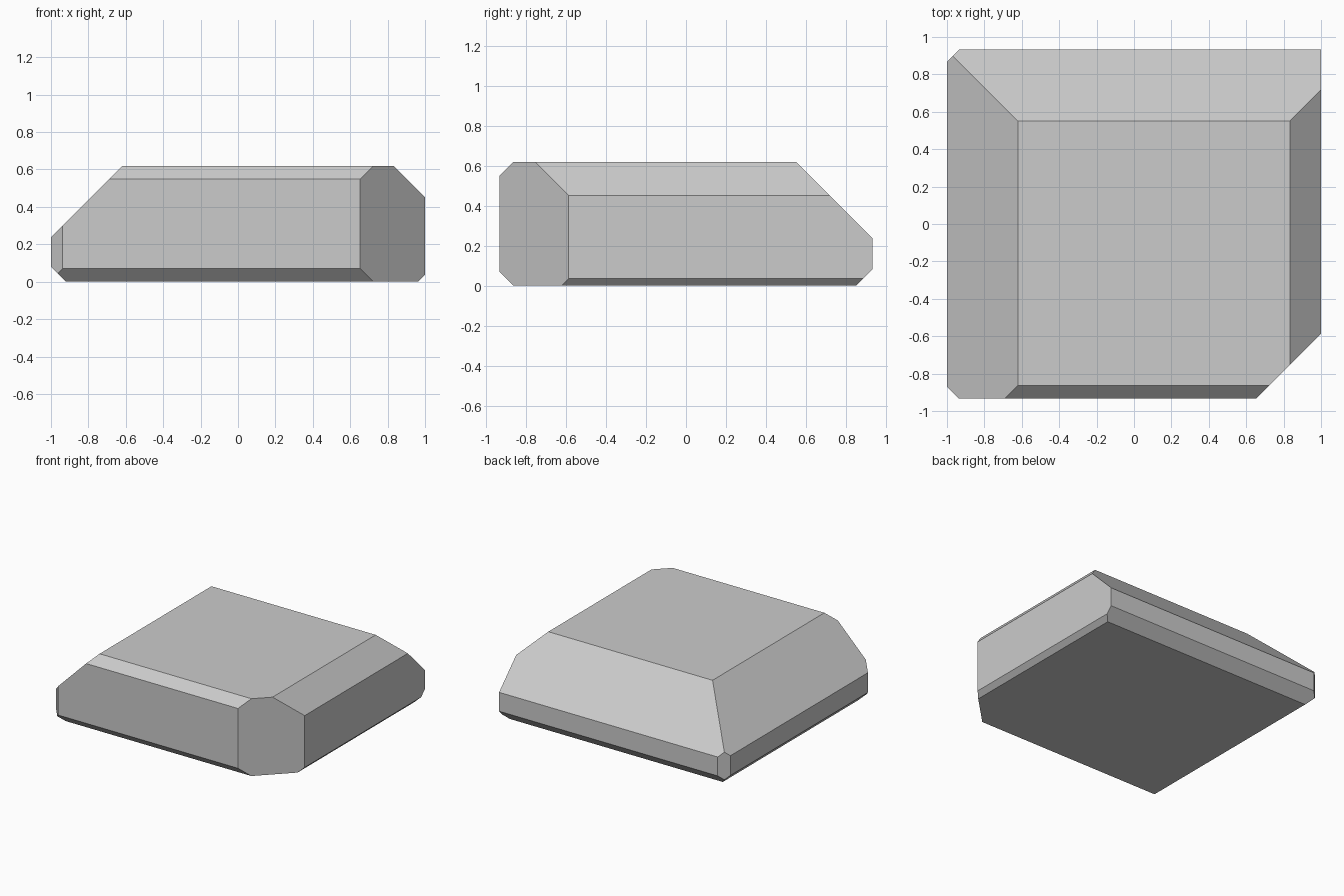
import bpy, bmesh
from mathutils import Matrix, Vector

if "Cube" in bpy.data.objects:
    bpy.data.objects.remove(bpy.data.objects["Cube"])

HALF = Vector((1.0, 0.933, 0.309))   # half extents of the block
HEIGHT = 2 * HALF.z

# Plain block standing on the ground
bm = bmesh.new()
bmesh.ops.create_cube(bm, size=2.0, matrix=Matrix.Translation((0, 0, HALF.z)) @ Matrix.Diagonal((*HALF, 1)))


def chamfer(direction, size):
    """Cut the box edge lying towards `direction` with a 45 degree plane."""
    d = Vector(direction)
    corner = Vector((d.x * HALF.x, d.y * HALF.y, HEIGHT if d.z > 0 else 0))
    point = corner - d * size / 2
    res = bmesh.ops.bisect_plane(bm, geom=bm.verts[:] + bm.edges[:] + bm.faces[:],
                                 plane_co=point, plane_no=d, clear_outer=True)
    rim = [e for e in res["geom_cut"] if isinstance(e, bmesh.types.BMEdge)]
    bmesh.ops.contextual_create(bm, geom=rim)


# Top edges: left, right, back, front
chamfer((-1, 0, 1), 0.38)
chamfer((1, 0, 1), 0.167)
chamfer((0, 1, 1), 0.383)
chamfer((0, -1, 1), 0.07)
# Bottom edges: left, right, back, front
chamfer((-1, 0, -1), 0.08)
chamfer((1, 0, -1), 0.037)
chamfer((0, 1, -1), 0.084)
chamfer((0, -1, -1), 0.07)
# Upright edges: front right, front left, back left (back right stays sharp)
chamfer((1, -1, 0), 0.347)
chamfer((-1, -1, 0), 0.063)
chamfer((-1, 1, 0), 0.066)

bmesh.ops.recalc_face_normals(bm, faces=bm.faces[:])
mesh = bpy.data.meshes.new("chamfered_block")
bm.to_mesh(mesh)
bm.free()
bpy.context.collection.objects.link(bpy.data.objects.new("chamfered_block", mesh))
